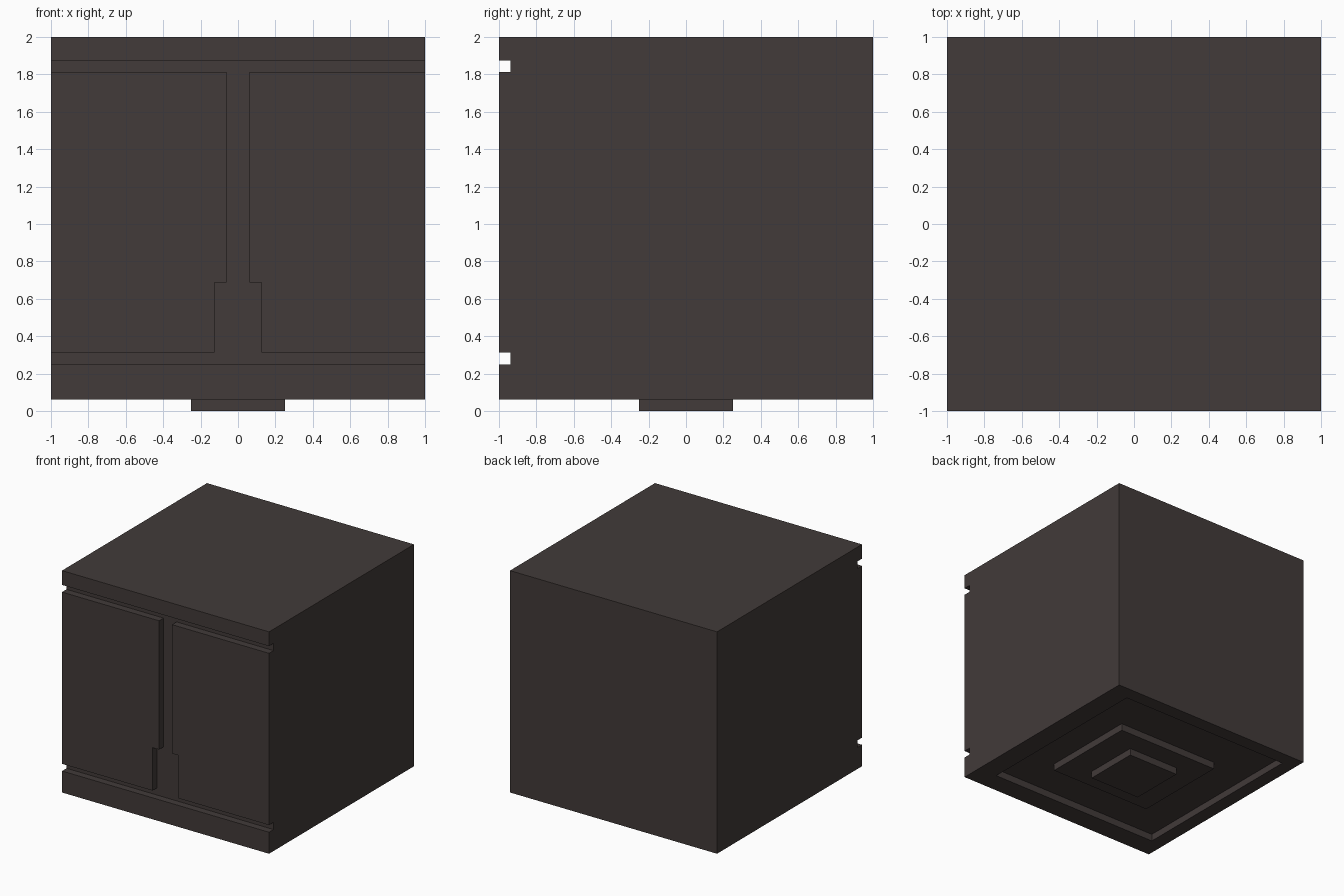
import bpy
import bmesh

default = bpy.data.objects.get("Cube")
if default:
    bpy.data.objects.remove(default, do_unlink=True)

U = 1 / 16  # module that all steps and grooves follow

dark = bpy.data.materials.new("dark warm grey")
dark.use_nodes = True
colour = (0.054, 0.043, 0.041, 1)
dark.diffuse_color = colour
dark.node_tree.nodes["Principled BSDF"].inputs["Base Color"].default_value = colour


def prism(name, outline, lift):
    """Extrude a flat outline of 3D points along the lift vector."""
    bm = bmesh.new()
    face = bm.faces.new([bm.verts.new(p) for p in outline])
    new = bmesh.ops.extrude_face_region(bm, geom=[face])["geom"]
    bmesh.ops.translate(bm, vec=lift, verts=[v for v in new if isinstance(v, bmesh.types.BMVert)])
    bmesh.ops.recalc_face_normals(bm, faces=bm.faces)
    mesh = bpy.data.meshes.new(name)
    bm.to_mesh(mesh)
    bm.free()
    mesh.materials.append(dark)
    obj = bpy.data.objects.new(name, mesh)
    bpy.context.collection.objects.link(obj)
    return obj


def box(name, x0, x1, y0, y1, z0, z1):
    base = [(x0, y0, z0), (x1, y0, z0), (x1, y1, z0), (x0, y1, z0)]
    return prism(name, base, (0, 0, z1 - z0))


def combine(target, tool, operation):
    """Apply a boolean to the target and discard the tool."""
    tool.hide_render = True
    mod = target.modifiers.new(tool.name, "BOOLEAN")
    mod.object = tool
    mod.operation = operation
    mod.solver = "EXACT"
    bpy.context.view_layer.objects.active = target
    bpy.ops.object.modifier_apply(modifier=mod.name)
    bpy.data.objects.remove(tool, do_unlink=True)


# Main block
body = box("cabinet_body", -1, 1, -1, 1, U, 2)

# Front groove: two horizontal channels joined by a stepped upright
half = [(1.2, 4 * U), (1.2, 5 * U), (2 * U, 5 * U), (2 * U, 11 * U),
        (U, 11 * U), (U, 29 * U), (1.2, 29 * U), (1.2, 30 * U)]
outline = half + [(-x, z) for x, z in reversed(half)]
groove = prism("front_groove", [(x, -1.2, z) for x, z in outline], (0, 0.2 + U, 0))
combine(body, groove, "DIFFERENCE")

# Underside recess
recess = box("base_recess", -14 * U, 13 * U, -13 * U, 14 * U, -1, 2 * U)
combine(body, recess, "DIFFERENCE")

# Stepped foot inside the recess
plinth = box("base_plinth", -8 * U, 8 * U, -7 * U, 7 * U, U, 4 * U)
combine(body, plinth, "UNION")
foot = box("base_foot", -4 * U, 4 * U, -4 * U, 4 * U, 0, 3 * U)
combine(body, foot, "UNION")
